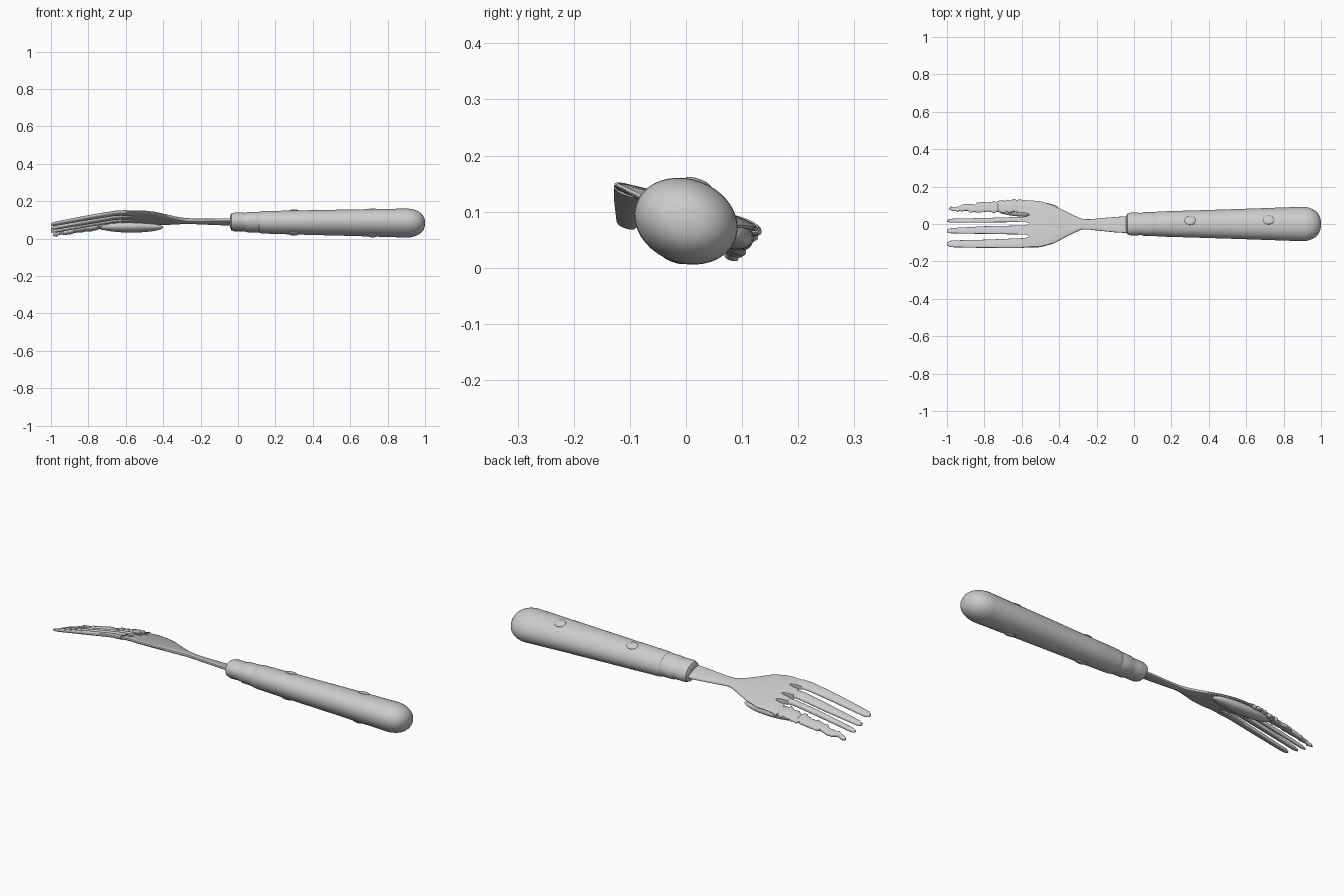
import bpy, bmesh, math, random

random.seed(4)
if "Cube" in bpy.data.objects:
    bpy.data.objects.remove(bpy.data.objects["Cube"])

grey = bpy.data.materials.new("plain_grey")
grey.use_nodes = True
grey.diffuse_color = (0.6, 0.6, 0.6, 1)
grey.node_tree.nodes["Principled BSDF"].inputs["Base Color"].default_value = (0.6, 0.6, 0.6, 1)

TILT = 0.3  # the whole fork leans sideways
ARCH = [(-1, .043), (-.8, .08), (-.66, .104), (-.55, .11), (-.45, .107),
        (-.33, .096), (-.2, .09), (0, .087)]


def lerp(table, x):
    """Smooth interpolation in a table sorted by x; values may be tuples."""
    for (x0, *a), (x1, *b) in zip(table, table[1:]):
        if x <= x1:
            f = min(max((x - x0) / (x1 - x0), 0), 1)
            return [p + (q - p) * f for p, q in zip(a, b)]
    return list(table[-1][1:])


def finish(name, rings):
    """Skin a list of rings, cap both ends and shade smooth."""
    bm = bmesh.new()
    loops = [[bm.verts.new(p) for p in r] for r in rings]
    n = len(loops[0])
    for a, b in zip(loops, loops[1:]):
        for i in range(n):
            j = (i + 1) % n
            bm.faces.new((a[i], a[j], b[j], b[i]))
    bm.faces.new(loops[0])
    bm.faces.new(loops[-1])
    bmesh.ops.recalc_face_normals(bm, faces=bm.faces)
    me = bpy.data.meshes.new(name)
    bm.to_mesh(me)
    bm.free()
    me.materials.append(grey)
    ob = bpy.data.objects.new(name, me)
    bpy.context.collection.objects.link(ob)
    bpy.ops.object.select_all(action='DESELECT')
    ob.select_set(True)
    bpy.context.view_layer.objects.active = ob
    bpy.ops.object.shade_smooth_by_angle(angle=math.radians(45))
    return ob


def blade(name, outline, steps, rough=0.0, sides=24):
    """Thin strip following the arched, leaning surface.
    Outline rows: x, lower y, upper y, half thickness."""
    rings = []
    first, last = outline[0][0], outline[-1][0]
    for s in range(steps + 1):
        x = first + (last - first) * s / steps
        y0, y1, t = lerp(outline, x)
        y0 += random.uniform(-rough, rough)
        y1 += random.uniform(-rough, rough)
        lift = random.uniform(-rough, rough) * .6
        ring = []
        for k in range(sides):
            a = 2 * math.pi * k / sides
            y = (y0 + y1) / 2 + (y1 - y0) / 2 * math.cos(a)
            edge = math.copysign(abs(math.sin(a)) ** .6, math.sin(a))
            ring.append((x, y, lerp(ARCH, x)[0] - TILT * y + t * edge + lift))
        rings.append(ring)
    return finish(name, rings)


def oval(x, ry, rz, zc, sides=40):
    """Leaning oval ring across the handle."""
    ang = -math.radians(20)
    ring = []
    for k in range(sides):
        a = 2 * math.pi * k / sides
        u, v = ry * math.cos(a), rz * math.sin(a)
        ring.append((x, u * math.cos(ang) - v * math.sin(ang),
                     zc + u * math.sin(ang) + v * math.cos(ang)))
    return ring


# Neck and flared head
blade("neck_and_head", [
    (-.62, -.128, .13, .011), (-.5, -.124, .122, .012), (-.43, -.105, .1, .012),
    (-.38, -.078, .075, .012), (-.33, -.052, .05, .012), (-.28, -.03, .027, .012),
    (-.24, -.03, .025, .011), (-.1, -.045, .038, .011), (0, -.05, .042, .012)], 50)

# Cut the three slot roots out of the head
head = bpy.data.objects["neck_and_head"]
for i, (y, w) in enumerate([(-.066, .022), (.002, .02), (.05, .026)]):
    bpy.ops.mesh.primitive_cylinder_add(vertices=20, radius=1, depth=1, location=(-.62, y, .1))
    slot = bpy.context.object
    slot.name = "slot_cutter_%d" % (i + 1)
    slot.scale = (.06, w / 2, 1)
    slot.hide_render = True
    slot.hide_viewport = True
    mod = head.modifiers.new("slot", 'BOOLEAN')
    mod.operation = 'DIFFERENCE'
    mod.object = slot

# Tines: the back one is worn and ragged
blade("front_tine", [(-1, -.115, -.1, .005), (-.98, -.124, -.088, .009),
                     (-.8, -.128, -.084, .011), (-.6, -.128, -.076, .011)], 24)
blade("front_middle_tine", [(-1, -.045, -.03, .005), (-.98, -.05, -.022, .009),
                            (-.8, -.053, -.012, .011), (-.6, -.056, -.008, .011)], 24)
blade("back_middle_tine", [(-1, .012, .022, .005), (-.98, .007, .028, .009),
                           (-.8, .007, .032, .011), (-.6, .011, .038, .011)], 24)
blade("back_tine", [(-.99, .074, .086, .006), (-.96, .068, .094, .01),
                    (-.8, .062, .114, .012), (-.7, .062, .126, .012),
                    (-.6, .062, .13, .012)], 34, rough=.006)

# Smooth swelling beneath the back edge of the head
bpy.ops.mesh.primitive_uv_sphere_add(segments=32, ring_count=16, location=(-.57, .08, .06))
bulge = bpy.context.object
bulge.name = "head_underside_bulge"
bulge.scale = (.17, .042, .026)
bulge.rotation_euler = (-math.atan(TILT), 0, 0)
bulge.data.materials.append(grey)
bpy.ops.object.shade_smooth()

# Ferrule in two steps
finish("ferrule", [oval(*r) for r in [
    (-.042, .04, .03, .089), (-.036, .056, .043, .089), (-.02, .062, .048, .089),
    (.025, .062, .048, .089), (.04, .06, .048, .088), (.05, .064, .053, .088),
    (.12, .065, .054, .088), (.14, .06, .05, .087)]])

# Handle with a rounded butt
profile = [(.105, .055, .045, .087), (.115, .065, .056, .087), (.13, .068, .059, .087),
           (.3, .073, .063, .086), (.6, .083, .069, .085), (.9, .094, .075, .083)]
for k in range(1, 9):
    a = math.pi / 2 * k / 8.2
    profile.append((.9 + .1 * math.sin(a), .094 * math.cos(a) ** .8,
                    .075 * math.cos(a) ** .8, .083))
finish("handle", [oval(*r) for r in profile])

# Faint rivet bumps on the upper and lower faces
for x in (.3, .72):
    ry, rz, zc = lerp(profile, x)
    for side, label in ((1, "upper"), (-1, "lower")):
        bpy.ops.mesh.primitive_uv_sphere_add(segments=20, ring_count=10)
        rivet = bpy.context.object
        rivet.name = "%s_rivet_%s" % (label, "inner" if x < .5 else "outer")
        rivet.location = (x, side * rz * .3, zc + side * rz * .93)
        rivet.scale = (.03, .025, .008)
        rivet.rotation_euler = (-math.radians(20), 0, 0)
        rivet.data.materials.append(grey)
        bpy.ops.object.shade_smooth()
